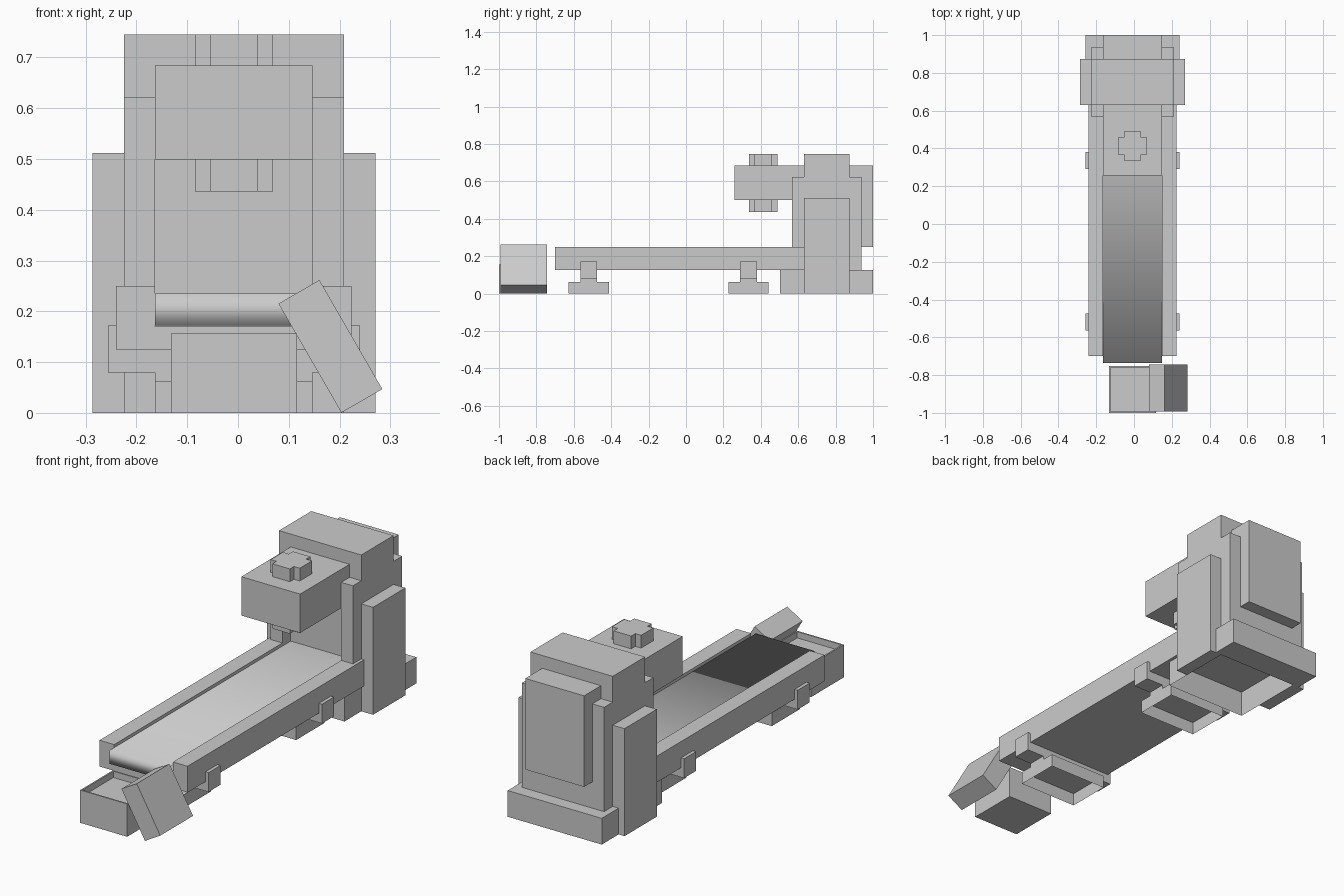
import bpy, bmesh, math
from mathutils import Matrix

if "Cube" in bpy.data.objects:
    bpy.data.objects.remove(bpy.data.objects["Cube"])

CX = -0.008  # centre line of the machine


def finish(name, bm, smooth=False):
    mesh = bpy.data.meshes.new(name)
    bm.to_mesh(mesh)
    bm.free()
    for p in mesh.polygons:
        p.use_smooth = smooth
    ob = bpy.data.objects.new(name, mesh)
    bpy.context.collection.objects.link(ob)
    return ob


def box_bm(x, y, z):
    bm = bmesh.new()
    bmesh.ops.create_cube(bm, size=1)
    for v in bm.verts:
        v.co = [(r[0] + r[1]) / 2 + c * (r[1] - r[0]) for c, r in zip(v.co, (x, y, z))]
    return bm


def box(name, half, y, z, open_bottom=False):
    bm = box_bm((CX - half, CX + half), y, z)
    if open_bottom:
        bm.normal_update()
        bmesh.ops.delete(bm, geom=[f for f in bm.faces if f.normal.z < -0.9], context='FACES')
    return finish(name, bm)


def pair(name, x0, x1, y, z):
    for side, s in (("right", 1), ("left", -1)):
        finish(f"{side}_{name}", box_bm(sorted((CX + s * x0, CX + s * x1)), y, z))


# Conveyor frame: U section extruded along y
section = [(-.232, .125), (.232, .125), (.232, .25), (.155, .25),
           (.155, .17), (-.155, .17), (-.155, .25), (-.232, .25)]
bm = bmesh.new()
face = bm.faces.new([bm.verts.new((CX + x, -.70, z)) for x, z in section])
ext = bmesh.ops.extrude_face_region(bm, geom=[face], use_keep_orig=True)
for g in ext["geom"]:
    if isinstance(g, bmesh.types.BMVert):
        g.co.y = .87
bmesh.ops.recalc_face_normals(bm, faces=bm.faces)
finish("conveyor_frame", bm)

# Belt: smooth strip wrapped around the front end
bm = bmesh.new()
rows = [[bm.verts.new((CX + s * .155, y, z)) for s in (-1, 1)]
        for y, z in ((.63, .235), (-.735, .235), (-.735, .172), (-.69, .172))]
for a, b in zip(rows, rows[1:]):
    bm.faces.new((a[0], b[0], b[1], a[1]))
finish("conveyor_belt", bm, smooth=True)

# Feet with hollow undersides and clamp bars
for name, y in (("front", -.52), ("rear", .335)):
    box(name + "_foot", .155, (y - .107, y + .107), (0, .062), True)
    box(name + "_foot_stem", .155, (y - .045, y + .045), (.062, .125))
    box(name + "_clamp_bar", .248, (y - .045, y + .045), (.08, .172))

# Tower with corner pillars, side panels and back panel
box("tower", .217, (.63, .873), (.125, .745))
pair("front_pillar", .155, .217, (.567, .63), (.125, .622))
box("tower_back", .217, (.873, .938), (.125, .622))
pair("side_panel", .217, .279, (.63, .873), (0, .512))
box("back_panel", .155, (.873, 1), (.25, .684))
box("tower_plinth", .217, (.503, .873), (0, .125), True)
box("rear_base_bar", .248, (.873, 1), (0, .125))

# Overhanging head with a stepped post through it
box("head", .155, (.258, .63), (.499, .684))
for name, a, b in (("wide", .077, .046), ("deep", .046, .077)):
    box("post_" + name, a, (.413 - b, .413 + b), (.436, .745))

# Open bin in front
bm = box_bm((CX - .124, CX + .124), (-1, -.753), (0, .156))
bm.normal_update()
top = next(f for f in bm.faces if f.normal.z > .9)
bmesh.ops.inset_region(bm, faces=[top], thickness=.01)
ext = bmesh.ops.extrude_face_region(bm, geom=[top])
for g in ext["geom"]:
    if isinstance(g, bmesh.types.BMVert):
        g.co.z -= .03
if top.is_valid:
    bmesh.ops.delete(bm, geom=[top], context='FACES_ONLY')
finish("bin", bm)

# Lid leaning against the bin
bm = box_bm((-.0465, .0465), (-.1235, .1235), (-.124, .124))
bm.transform(Matrix.Translation((.182, -.868, .131)) @ Matrix.Rotation(math.radians(-30), 4, 'Y'))
finish("bin_lid", bm)
